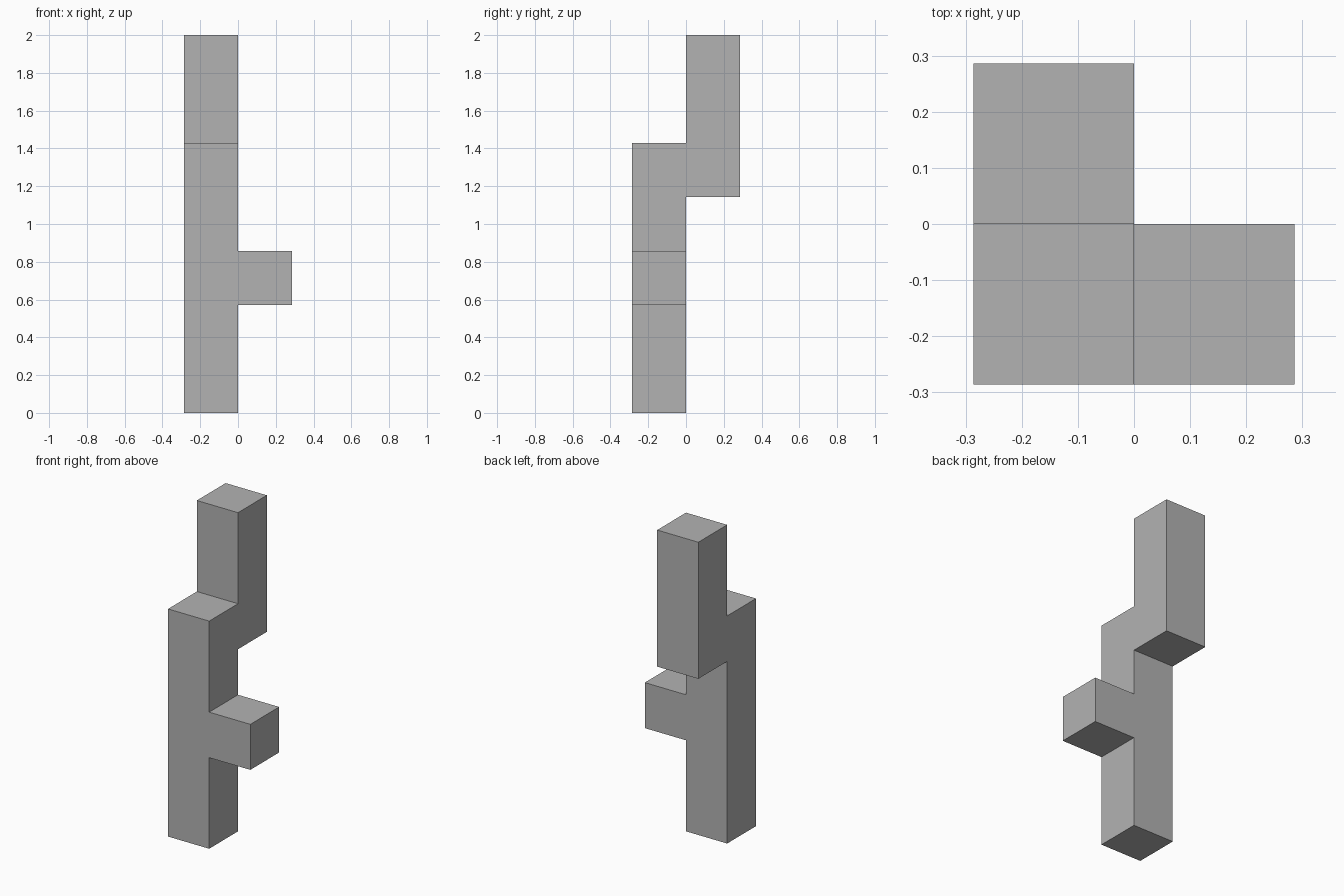
import bpy
import bmesh
from math import radians
from mathutils import Matrix, Vector

cube = bpy.data.objects.get("Cube")
if cube:
    bpy.data.objects.remove(cube, do_unlink=True)

UNIT = 2 / 7  # seven cells make the full height
X, Y, Z = Vector((1, 0, 0)), Vector((0, 1, 0)), Vector((0, 0, 1))

grey = bpy.data.materials.new("plain grey")
grey.use_nodes = True
grey.diffuse_color = (0.45, 0.45, 0.45, 1)
grey.node_tree.nodes["Principled BSDF"].inputs["Base Color"].default_value = grey.diffuse_color

bm = bmesh.new()


def face_at(cell, direction):
    """Find the face on one side of a unit cell."""
    target = cell + direction / 2
    return min(bm.faces, key=lambda f: (f.calc_center_median() - target).length)


def grow(cell, direction, count=1):
    """Extrude the cell's side by whole cells and return the last cell."""
    for _ in range(count):
        face = face_at(cell, direction)
        new = bmesh.ops.extrude_discrete_faces(bm, faces=[face])["faces"][0]
        bmesh.ops.translate(bm, verts=new.verts, vec=direction)
        cell = cell + direction
    return cell


# Lower column
base = Vector((-0.5, -0.5, 0.5))
bmesh.ops.create_cube(bm, size=1, matrix=Matrix.Translation(base))
column_top = grow(base, Z, 4)

# Side arm
grow(base + 2 * Z, X)

# Upper column, set back behind the lower one
shoulder = grow(column_top, Y)
grow(shoulder, Z, 2)

# Merge the cells into clean flat faces
bmesh.ops.remove_doubles(bm, verts=bm.verts, dist=0.001)
bmesh.ops.dissolve_limit(bm, angle_limit=radians(1), verts=bm.verts, edges=bm.edges)
bmesh.ops.scale(bm, verts=bm.verts, vec=(UNIT, UNIT, UNIT))
bmesh.ops.recalc_face_normals(bm, faces=bm.faces)

mesh = bpy.data.meshes.new("stepped_column")
bm.to_mesh(mesh)
bm.free()
mesh.materials.append(grey)
bpy.context.collection.objects.link(bpy.data.objects.new("stepped_column", mesh))
